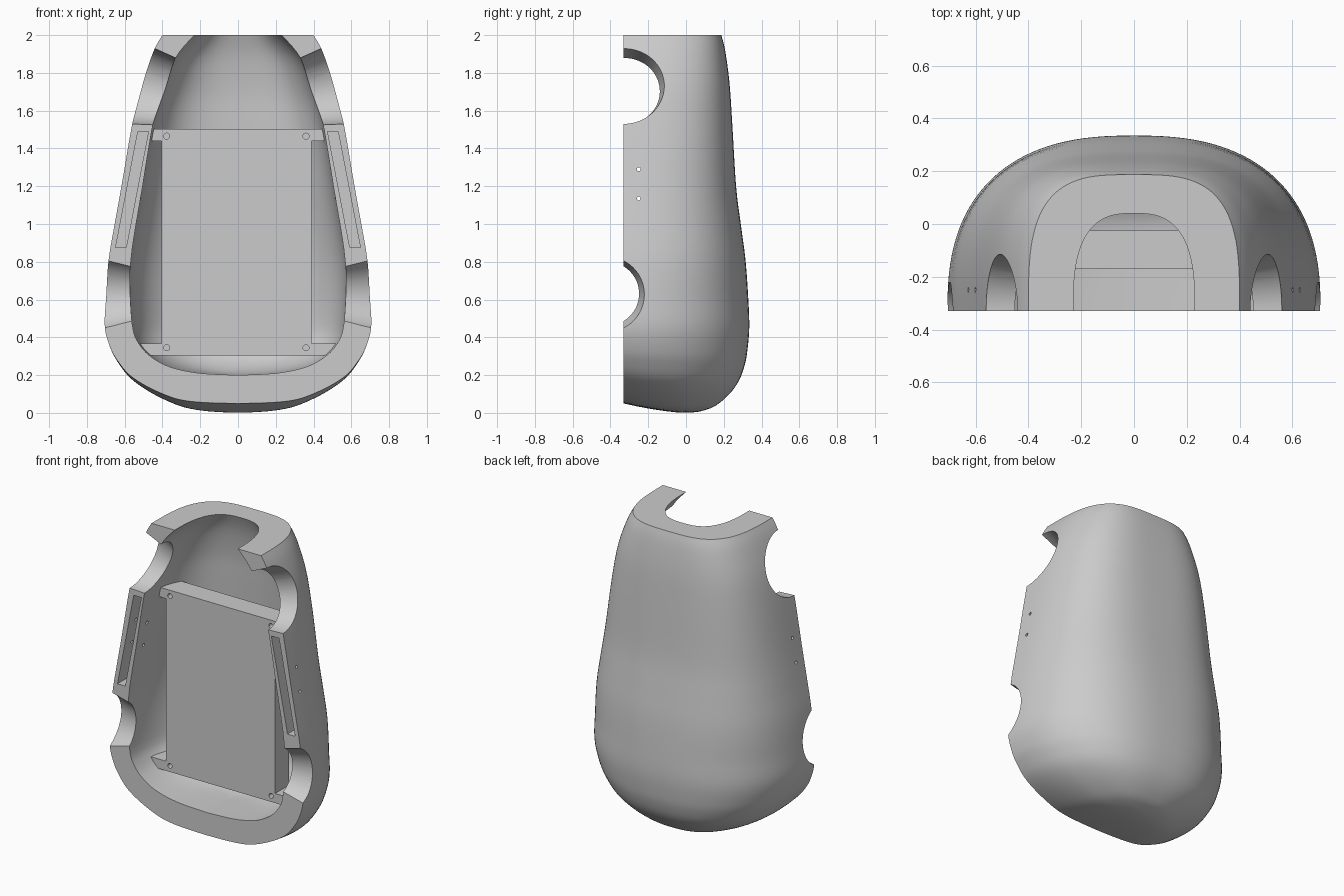
import bpy, bmesh, math
from mathutils import Vector

if "Cube" in bpy.data.objects:
    bpy.data.objects.remove(bpy.data.objects["Cube"])

FRONT = -0.33

grey = bpy.data.materials.new("plain_grey")
grey.use_nodes = True
grey.diffuse_color = (0.6, 0.6, 0.6, 1)
grey.node_tree.nodes["Principled BSDF"].inputs["Base Color"].default_value = (0.6, 0.6, 0.6, 1)


def finish(bm, name):
    bmesh.ops.remove_doubles(bm, verts=bm.verts, dist=1e-5)
    bmesh.ops.recalc_face_normals(bm, faces=bm.faces)
    mesh = bpy.data.meshes.new(name)
    bm.to_mesh(mesh)
    bm.free()
    mesh.materials.append(grey)
    ob = bpy.data.objects.new(name, mesh)
    bpy.context.collection.objects.link(ob)
    return ob


def bridge(rings, name):
    """Solid from a stack of closed rings, capped at both ends."""
    bm = bmesh.new()
    rows = [[bm.verts.new(p) for p in r] for r in rings]
    n = len(rows[0])
    for lo, hi in zip(rows, rows[1:]):
        for j in range(n):
            k = (j + 1) % n
            bm.faces.new((lo[j], lo[k], hi[k], hi[j]))
    if len({round(p[0], 4) for p in rings[0]}) > 1:
        bm.faces.new(rows[0][::-1])
    bm.faces.new(rows[-1])
    return finish(bm, name)


def spline(keys, steps):
    """Smooth curve through key tuples."""
    pts = [Vector(k) for k in keys]
    out = []
    for i in range(len(pts) - 1):
        p0, p1, p2 = pts[max(i - 1, 0)], pts[i], pts[i + 1]
        p3 = pts[min(i + 2, len(pts) - 1)]
        for s in range(steps):
            t = s / steps
            out.append(p1 + 0.5 * t * (p2 - p0 + t * (2 * p0 - 5 * p1 + 4 * p2 - p3
                       + t * (3 * p1 - p0 - 3 * p2 + p3))))
    return out + [pts[-1]]


def section(a, b, power, count=64):
    """Half superellipse: half-width a, depth b behind the front plane."""
    pts = []
    for j in range(count + 1):
        ang = math.pi * j / count
        c, s = math.cos(ang), max(math.sin(ang), 0)
        if j in (0, count):
            s = 0
        pts.append((math.copysign(a * abs(c) ** (2 / power), c), FRONT + b * s ** (2 / power)))
    return pts


def box(name, x0, x1, y0, y1, z0, z1, lean=0):
    """Box whose top may be shifted along x."""
    return bridge([[(x + d, y, z) for x, y in ((x0, y0), (x1, y0), (x1, y1), (x0, y1))]
                   for z, d in ((z0, 0), (z1, lean))], name)


def tube(name, axis, ends, sides=64):
    """Round cutter; each end is (position, u, v, radius)."""
    rings = []
    for pos, u, v, r in ends:
        ring = []
        for i in range(sides):
            ang = 2 * math.pi * i / sides
            p, q = u + r * math.cos(ang), v + r * math.sin(ang)
            ring.append((pos, p, q) if axis == "x" else (p, pos, q))
        rings.append(ring)
    return bridge(rings, name)


def cut(target, cutters):
    bpy.context.view_layer.objects.active = target
    for c in cutters:
        c.hide_render = True
        m = target.modifiers.new("cut", "BOOLEAN")
        m.operation, m.solver, m.object = "DIFFERENCE", "EXACT", c
        bpy.ops.object.modifier_apply(modifier=m.name)
        bpy.data.objects.remove(c)


# Outer body: height, half-width, depth
outer = [(0, 0, .30), (.004, .15, .38), (.015, .27, .43), (.04, .36, .49), (.1, .48, .56),
         (.17, .575, .61), (.25, .635, .64), (.33, .675, .655), (.45, .705, .665),
         (.6, .702, .66), (.81, .685, .645), (1.0, .653, .62), (1.2, .617, .595),
         (1.53, .56, .575), (1.75, .51, .56), (1.92, .445, .537), (2, .40, .517)]
rings = []
for z, a, b in spline(outer, 4):
    z = max(z, 0)
    power = 2.5 + 0.8 * max(0, (z - 0.6) / 1.4)
    lift = 0.05 * max(0, 1 - z / 0.45)
    rings.append([(x, y, z + lift * max(0, y / FRONT) ** 1.5) for x, y in section(max(a, 0), b, power)])
shell = bridge(rings, "shell")

# Inner hollow, open to the front and the top
inner = [(.2, 0, .25), (.21, .2, .33), (.24, .35, .4), (.29, .45, .46), (.36, .52, .5),
         (.47, .56, .53), (.78, .57, .51), (1.2, .505, .47), (1.53, .45, .45),
         (1.7, .405, .44), (1.88, .33, .41), (2, .23, .37), (2.06, .16, .34)]
rings = []
for z, a, b in spline(inner, 4):
    a = max(a, 0)
    rings.append([(x, y, z) for x, y in section(a, b, 2.8)] + [(-a, -.5, z), (a, -.5, z)])
cutters = [bridge(rings, "hollow")]

# Limb openings and strap slots on both sides, pin holes right through
for s in (1, -1):
    cutters.append(tube("upper_opening", "x", [(s * .1, FRONT, 1.643, .133), (s * .8, FRONT, 1.815, .275)]))
    cutters.append(tube("lower_opening", "x", [(s * .3, -.42, .63, .112), (s * .9, -.42, .63, .244)]))
    cutters.append(box("slot", s * .62 - .028, s * .62 + .028, -.5, -.18, .875, 1.49, -s * .118))
for z in (1.135, 1.29):
    cutters.append(tube("pin_hole", "x", [(-1, -.25, z, .01), (1, -.25, z, .01)], 16))
cut(shell, cutters)

# Mounting plate with corner tabs reaching into the walls
plate = box("mounting_plate", -.405, .39, -.17, -.025, .305, 1.503)
cut(plate, [tube("screw_hole", "y", [(-.3, x, z, .016), (-.08, x, z, .016)], 20)
            for x in (-.378, .36) for z in (.345, 1.465)])
for side, x0, s in (("right", -.405, -1), ("left", .39, 1)):
    for level, reach, z0, z1 in (("upper", .475, 1.44, 1.503), ("lower", .53, .305, .368)):
        lo, hi = sorted((x0, s * reach))
        box(f"{level}_{side}_tab", lo, hi, -.17, -.025, z0, z1)

# Smooth the curved shell while keeping its cut edges crisp
bpy.ops.object.select_all(action="DESELECT")
for ob in (shell, plate):
    ob.select_set(True)
bpy.context.view_layer.objects.active = shell
bpy.ops.object.shade_smooth_by_angle(angle=math.radians(30))
